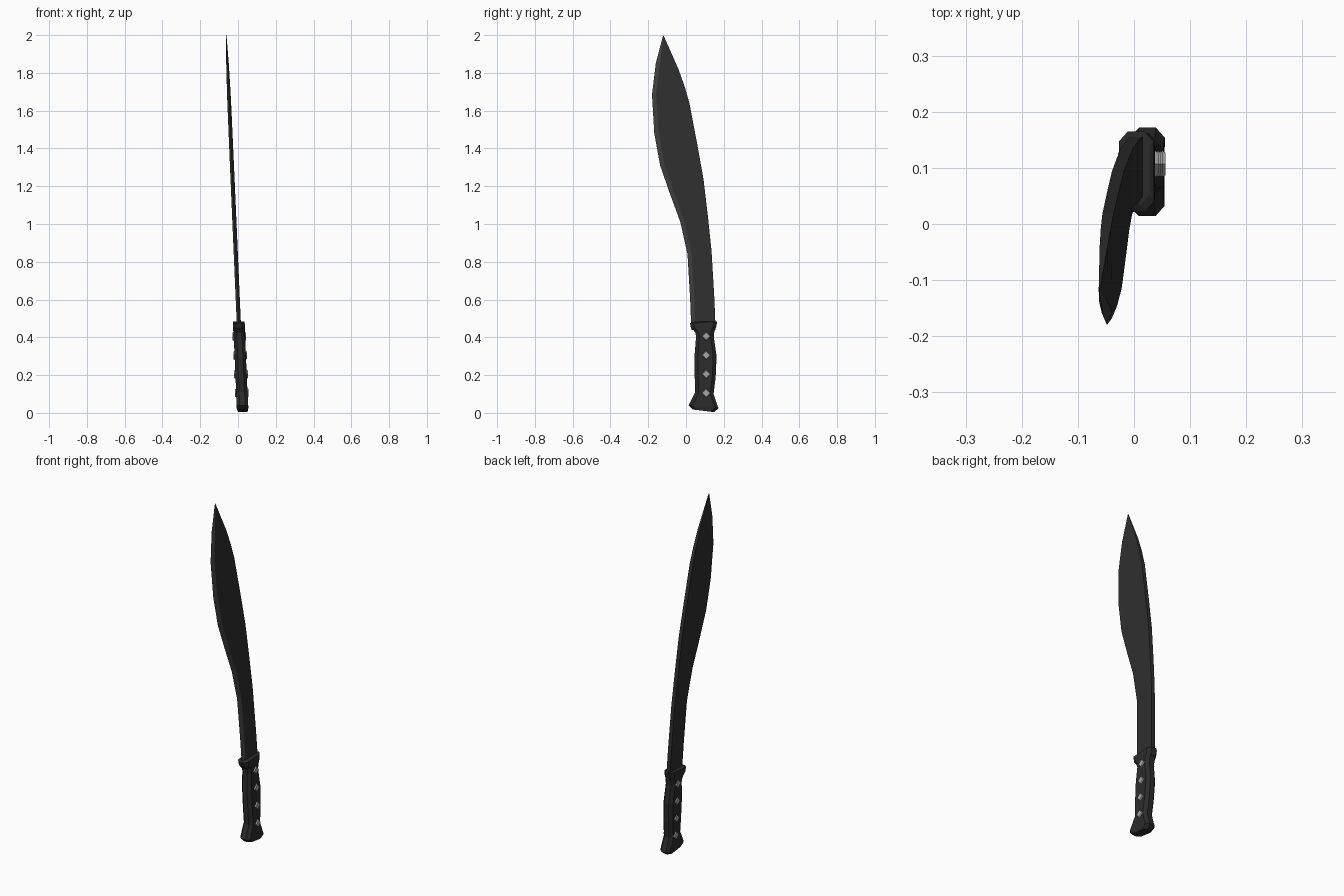
import bpy, bmesh
from mathutils import Matrix

if "Cube" in bpy.data.objects:
    bpy.data.objects.remove(bpy.data.objects["Cube"])


def material(name, rgb):
    m = bpy.data.materials.new(name)
    m.diffuse_color = (*rgb, 1)
    m.use_nodes = True
    m.node_tree.nodes["Principled BSDF"].inputs["Base Color"].default_value = m.diffuse_color
    return m


BLADE = material("blackened steel", (0.028, 0.028, 0.028))
GRIP = material("black grip", (0.024, 0.024, 0.024))
EDGE = material("ground edge", (0.05, 0.05, 0.05))
RIVET = material("rivet grey", (0.38, 0.38, 0.38))


def lean(z):
    """Centre x of the tilted knife at height z."""
    return 0.025 - 0.0435 * z


def finish(bm, name, *mats):
    bmesh.ops.recalc_face_normals(bm, faces=bm.faces)
    me = bpy.data.meshes.new(name)
    bm.to_mesh(me)
    bm.free()
    for m in mats:
        me.materials.append(m)
    ob = bpy.data.objects.new(name, me)
    bpy.context.collection.objects.link(ob)
    return ob


def loft(bm, rings):
    """Bridge closed rings of points, capping both ends."""
    rows = [[bm.verts.new(p) for p in r] for r in rings]
    n = len(rows[0])
    for a, b in zip(rows, rows[1:]):
        for i in range(n):
            f = bm.faces.new((a[i], a[(i + 1) % n], b[(i + 1) % n], b[i]))
            f.material_index = i
    for r in (rows[0], rows[-1]):
        bm.faces.new(r).material_index = n


# Blade: edge (y, z), spine (y, z), half thickness; five-sided section
stations = [
    (0.028, 0.44, 0.157, 0.44, 0.0110), (0.022, 0.60, 0.150, 0.61, 0.0110),
    (0.008, 0.84, 0.135, 0.86, 0.0110), (-0.03, 1.01, 0.116, 1.04, 0.0110),
    (-0.085, 1.16, 0.093, 1.235, 0.0108), (-0.137, 1.31, 0.060, 1.42, 0.0105),
    (-0.168, 1.48, 0.018, 1.64, 0.0100), (-0.18, 1.685, -0.008, 1.73, 0.009),
    (-0.16, 1.85, -0.04, 1.82, 0.007), (-0.125, 1.985, -0.113, 1.985, 0.0015),
    (-0.1202, 2.0, -0.1198, 2.0, 0.0002),
]
rings = []
for ye, ze, ys, zs, t in stations:
    k = min(0.022 / (ys - ye), 0.35)
    yb, zb = ye + (ys - ye) * k, ze + (zs - ze) * k
    rings.append([(lean(ze), ye, ze), (lean(zb) + t, yb, zb), (lean(zs) + t, ys, zs),
                  (lean(zs) - t, ys, zs), (lean(zb) - t, yb, zb)])
bm = bmesh.new()
loft(bm, rings)
for f in bm.faces:
    f.material_index = 1 if f.material_index in (0, 4) else 0
finish(bm, "blade", BLADE, EDGE)

# Handle: front (y, z), back (y, z), half thickness; chamfered section
stations = [
    (0.036, 0.018, 0.148, 0.004, 0.026), (0.014, 0.040, 0.172, 0.024, 0.031),
    (0.030, 0.072, 0.160, 0.058, 0.031), (0.049, 0.110, 0.146, 0.100, 0.030),
    (0.046, 0.190, 0.157, 0.190, 0.030), (0.045, 0.300, 0.162, 0.300, 0.030),
    (0.053, 0.400, 0.147, 0.405, 0.030), (0.050, 0.425, 0.150, 0.430, 0.031),
    (0.026, 0.452, 0.161, 0.460, 0.032), (0.021, 0.474, 0.165, 0.484, 0.031),
    (0.034, 0.482, 0.158, 0.484, 0.024),
]
rings = []
for yf, zf, yb, zb, t in stations:
    def p(u, x):
        z = zf + (zb - zf) * u
        return (lean(z) + x, yf + (yb - yf) * u, z)
    c, s = 0.018 / (yb - yf), t - 0.016
    rings.append([p(0, -s), p(0, s), p(c, t), p(1 - c, t),
                  p(1, s), p(1, -s), p(1 - c, -t), p(c, -t)])
bm = bmesh.new()
loft(bm, rings)
for f in bm.faces:
    f.material_index = 0
finish(bm, "handle", GRIP)

# Diamond rivets on both sides of the grip
bm = bmesh.new()
for z in (0.105, 0.205, 0.305, 0.405):
    for side in (-1, 1):
        m = Matrix.Translation((lean(z) + side * 0.031, 0.107, z))
        m = m @ Matrix.Rotation(side * 1.5708, 4, 'Y')
        bmesh.ops.create_cone(bm, cap_ends=True, segments=4, radius1=0.026,
                              radius2=0.020, depth=0.010, matrix=m)
finish(bm, "rivets", RIVET)
